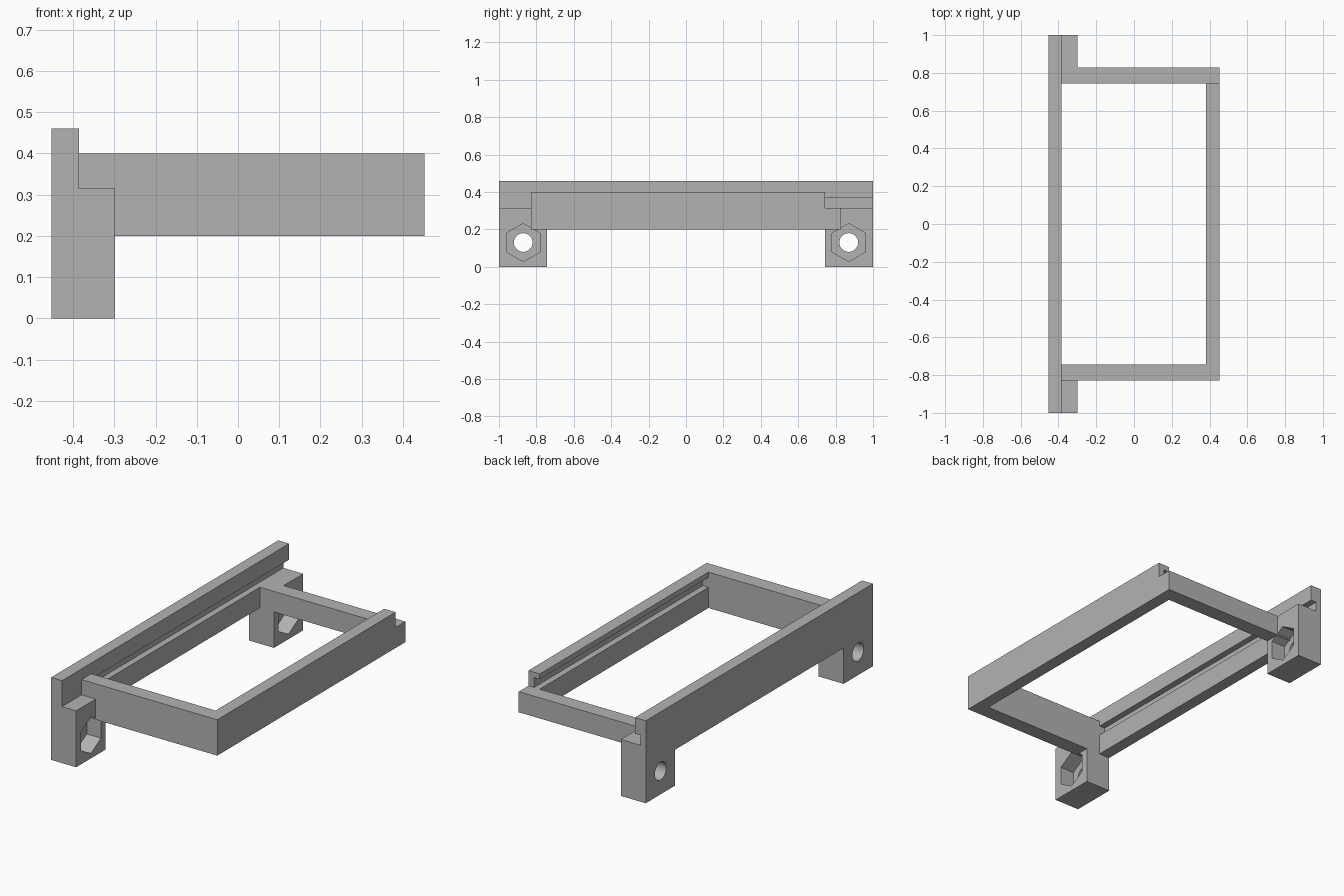
import bpy
import bmesh
from math import pi, radians
from mathutils import Matrix

if "Cube" in bpy.data.objects:
    bpy.data.objects.remove(bpy.data.objects["Cube"], do_unlink=True)

grey = bpy.data.materials.new("plain grey")
grey.use_nodes = True
grey.diffuse_color = (0.45, 0.45, 0.45, 1)
grey.node_tree.nodes["Principled BSDF"].inputs["Base Color"].default_value = grey.diffuse_color


def finish(name, bm):
    bmesh.ops.recalc_face_normals(bm, faces=bm.faces)
    mesh = bpy.data.meshes.new(name)
    bm.to_mesh(mesh)
    bm.free()
    mesh.materials.append(grey)
    ob = bpy.data.objects.new(name, mesh)
    bpy.context.collection.objects.link(ob)
    return ob


def prism(name, outline, axis, start, end):
    """Extrude an outline along x (points y, z) or along y (points x, z)."""
    bm = bmesh.new()
    place = (lambda a, b: (start, a, b)) if axis == "x" else (lambda a, b: (a, start, b))
    face = bm.faces.new([bm.verts.new(place(*p)) for p in outline])
    out = bmesh.ops.extrude_face_region(bm, geom=[face])
    shift = (end - start, 0, 0) if axis == "x" else (0, end - start, 0)
    bmesh.ops.translate(bm, vec=shift, verts=[v for v in out["geom"] if isinstance(v, bmesh.types.BMVert)])
    return finish(name, bm)


def box(name, x, y, z):
    return prism(name, [(x[0], z[0]), (x[1], z[0]), (x[1], z[1]), (x[0], z[1])], "y", *y)


def bore(name, sides, radius, y):
    """Cutter along x, with a corner pointing up."""
    bm = bmesh.new()
    bmesh.ops.create_cone(bm, cap_ends=True, segments=sides, radius1=radius, radius2=radius, depth=0.4)
    bmesh.ops.rotate(bm, verts=bm.verts, matrix=Matrix.Rotation(pi / 2, 3, "Y"))
    # Put corners at the top and bottom
    top = max(v.co.z for v in bm.verts)
    if top < radius * 0.99:
        bmesh.ops.rotate(bm, verts=bm.verts, matrix=Matrix.Rotation(pi / sides, 3, "X"))
    bmesh.ops.translate(bm, verts=bm.verts, vec=(-0.37, y, BOLT_Z))
    return finish(name, bm)


def cut(ob, cutter):
    mod = ob.modifiers.new("cut", "BOOLEAN")
    mod.operation = "DIFFERENCE"
    mod.solver = "EXACT"
    mod.object = cutter
    bpy.ops.object.select_all(action="DESELECT")
    bpy.context.view_layer.objects.active = ob
    ob.select_set(True)
    bpy.ops.object.modifier_apply(modifier=mod.name)
    bpy.data.objects.remove(cutter, do_unlink=True)


# Main dimensions
BACK, FACE, LEG, FRONT = -0.452, -0.385, -0.298, 0.452
INNER, OUTER, END = 0.743, 0.828, 1.0
BASE, LEDGE, LIP, TOP, RAIL_TOP = 0.2, 0.315, 0.37, 0.4, 0.46
BOLT_Y, BOLT_Z, GROOVE = 0.87, 0.13, 0.035

# Tall mounting rail with its two feet
rail = prism("mounting_rail", [
    (-END, 0), (-INNER, 0), (-INNER, BASE), (INNER, BASE), (INNER, 0),
    (END, 0), (END, RAIL_TOP), (-END, RAIL_TOP)], "x", BACK, FACE)

# Sliding groove, open at the back end
cut(rail, box("groove_cutter", (FACE - GROOVE, FACE + 0.1), (-INNER, END + 0.1), (LEDGE, LIP)))

# Mounting feet: hexagonal nut pocket and round bolt hole
for name, side in (("front", -1), ("back", 1)):
    foot = box(name + "_foot", (FACE, LEG), sorted((side * INNER, side * END)), (0, LEDGE))
    cut(foot, bore("nut_cutter", 6, 0.102, side * BOLT_Y))
    cut(rail, bore("bolt_cutter", 32, 0.05, side * BOLT_Y))
bpy.context.view_layer.objects.active = rail
rail.select_set(True)
bpy.ops.object.shade_smooth_by_angle(angle=radians(30))

# Cross bars: full height at the front, lowered at the back for sliding in
box("front_bar", (FACE, FRONT), (-OUTER, -INNER), (BASE, TOP))
box("back_bar", (FACE, FRONT), (INNER, OUTER), (BASE, LEDGE))

# Grooved side bar, as one extruded C profile
inner = FRONT - 0.07
slot = inner + GROOVE
prism("side_bar", [
    (inner, BASE), (FRONT, BASE), (FRONT, TOP), (inner, TOP),
    (inner, LIP), (slot, LIP), (slot, LEDGE), (inner, LEDGE)], "y", -INNER, INNER)
